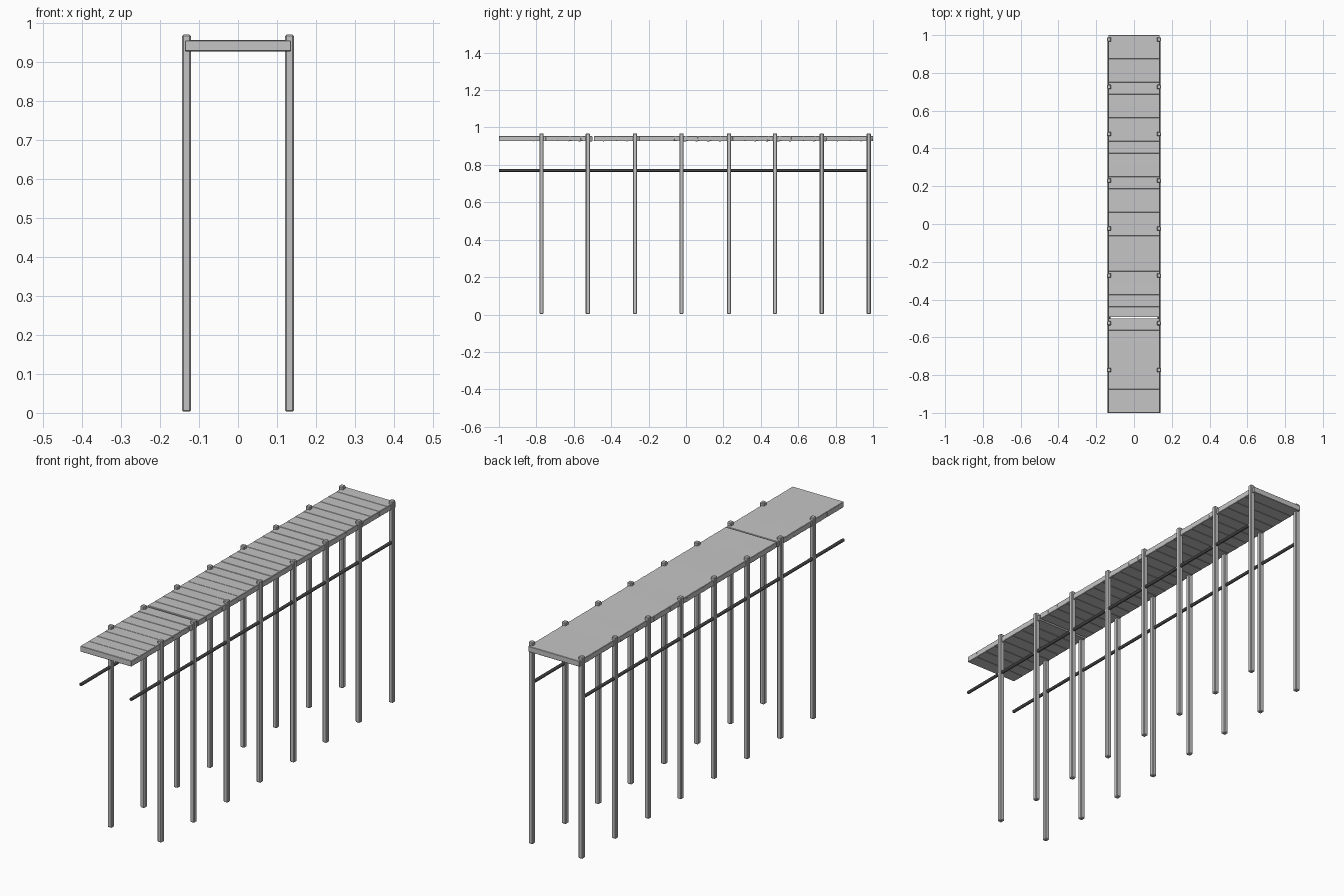
import bpy, math, random
from mathutils import Matrix

if "Cube" in bpy.data.objects:
    bpy.data.objects.remove(bpy.data.objects["Cube"])

random.seed(4)


def material(name, v):
    m = bpy.data.materials.new(name)
    m.diffuse_color = (v, v, v, 1)
    m.use_nodes = True
    m.node_tree.nodes["Principled BSDF"].inputs["Base Color"].default_value = m.diffuse_color
    return m


grey = material("weathered_grey", 0.55)
dark = material("dark_rail", 0.06)


def box(name, loc, size, tilt=0.0, bevel=0.0):
    bpy.ops.mesh.primitive_cube_add(size=1, location=loc, rotation=(tilt, 0, 0))
    ob = bpy.context.object
    ob.name = name
    ob.data.transform(Matrix.Diagonal((*size, 1)))
    ob.data.materials.append(grey)
    m = ob.modifiers.new("soft_edge", 'BEVEL')
    m.width = bevel
    m.segments = 1
    return ob


# Deck planks: equal pitch, slightly overlapping, front edge a hair higher
COUNT = 32
PITCH = 2.0 / COUNT
OPEN_JOINT = 8                              # one visible gap in the deck
for i in range(COUNT):
    y0 = -1 + PITCH * i
    y1 = y0 + PITCH
    y0 += 0.007 if i == OPEN_JOINT else (-0.0012 if i else 0)
    y1 += 0.0012 if i not in (OPEN_JOINT - 1, COUNT - 1) else 0
    tilt = -math.radians(1.3 + random.uniform(-0.6, 0.6))
    box("deck_plank", (0, (y0 + y1) / 2, 0.9405), (0.271, y1 - y0, 0.027), tilt, 0.0015)

# Square posts with chamfered edges, in pairs, tops poking above the deck
for y in (-0.773, -0.525, -0.273, -0.024, 0.23, 0.476, 0.726, 0.977):
    for side in (-1, 1):
        box("support_post", (side * 0.132, y, 0.486), (0.0225, 0.0225, 0.966), bevel=0.0035)

# Long dark side rails under the deck, open tubes
for side in (-1, 1):
    bpy.ops.mesh.primitive_cylinder_add(vertices=12, radius=0.0076, depth=1.976,
                                        end_fill_type='NOTHING',
                                        location=(side * 0.133, -0.012, 0.77),
                                        rotation=(math.pi / 2, 0, 0))
    rail = bpy.context.object
    rail.name = "side_rail"
    rail.data.materials.append(dark)
